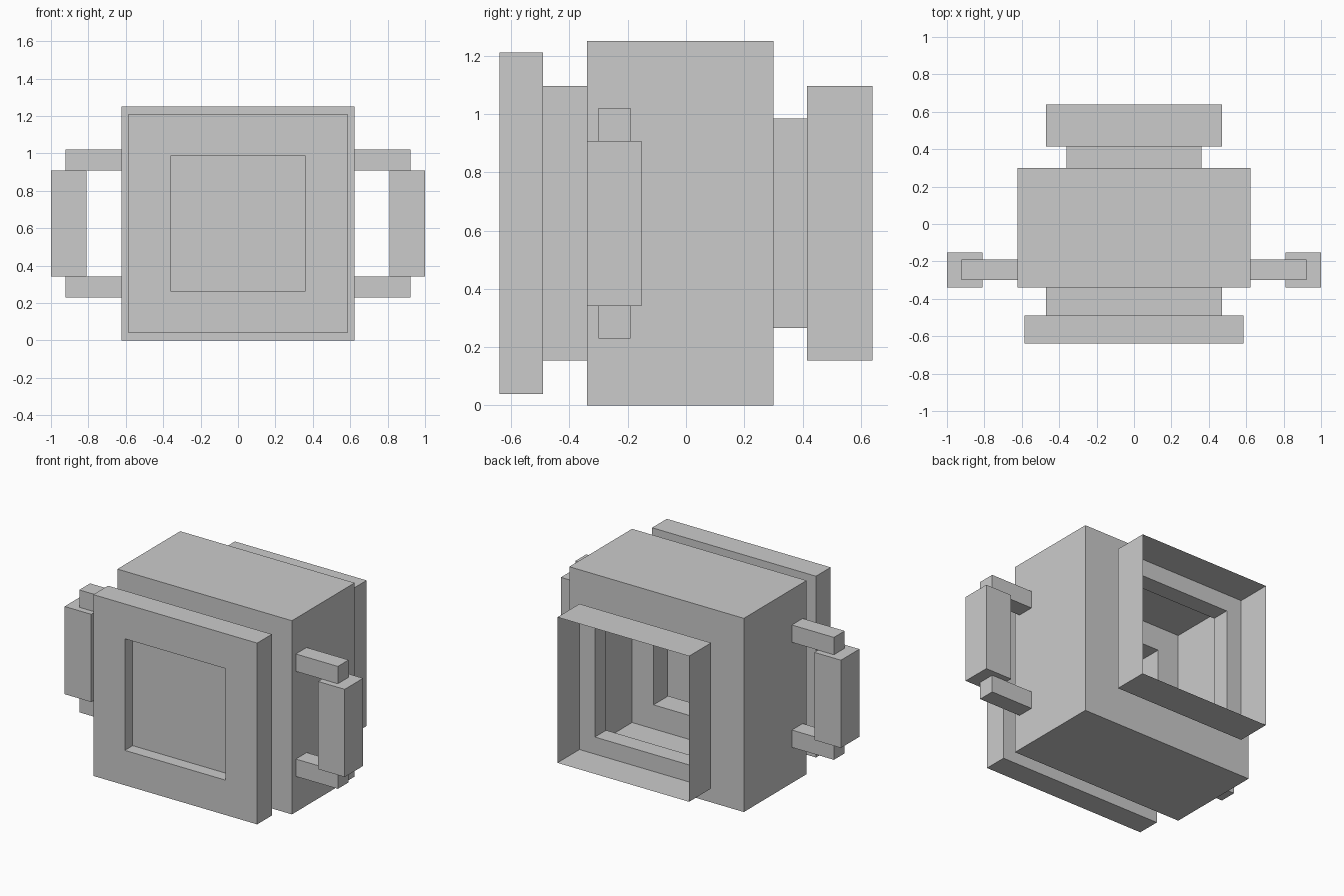
import bpy, bmesh

if "Cube" in bpy.data.objects:
    bpy.data.objects.remove(bpy.data.objects["Cube"])

MID_Z = 0.625


def make_object(name, bm):
    mesh = bpy.data.meshes.new(name)
    bm.to_mesh(mesh)
    bm.free()
    obj = bpy.data.objects.new(name, mesh)
    bpy.context.collection.objects.link(obj)
    return obj


def box(name, lo, hi):
    bm = bmesh.new()
    bmesh.ops.create_cube(bm, size=1)
    for v in bm.verts:
        v.co = [(a + b) / 2 + c * (b - a) for a, b, c in zip(lo, hi, v.co)]
    return make_object(name, bm)


# Hollow housing: square sections (y, half width) from recessed front panel
# through flange, neck, body and rear neck to the open rear collar
sections = [(-0.56, 0.36), (-0.64, 0.36), (-0.64, 0.585), (-0.49, 0.585),
            (-0.49, 0.47), (-0.34, 0.47), (-0.34, 0.623), (0.30, 0.623),
            (0.30, 0.36), (0.415, 0.36), (0.415, 0.47), (0.64, 0.47)]
bm = bmesh.new()
rings = []
for y, h in sections:
    hz = 0.625 if h == 0.623 else h
    rings.append([bm.verts.new((sx * h, y, MID_Z + sz * hz))
                  for sx, sz in ((-1, -1), (1, -1), (1, 1), (-1, 1))])
bm.faces.new(rings[0])  # recessed panel
for a, b in zip(rings, rings[1:]):
    for i in range(4):
        j = (i + 1) % 4
        bm.faces.new((a[i], b[i], b[j], a[j]))
make_object("housing", bm)

# Side handles: two arms and a grip, mirrored to the other side
parts = [box("handle_arm_upper", (0.623, -0.30, 0.908), (0.923, -0.19, 1.02)),
         box("handle_arm_lower", (0.623, -0.30, 0.23), (0.923, -0.19, 0.342)),
         box("handle_grip", (0.81, -0.34, 0.342), (1.0, -0.152, 0.908))]
for obj in parts:
    obj.modifiers.new("mirror", 'MIRROR').use_axis = (True, False, False)
